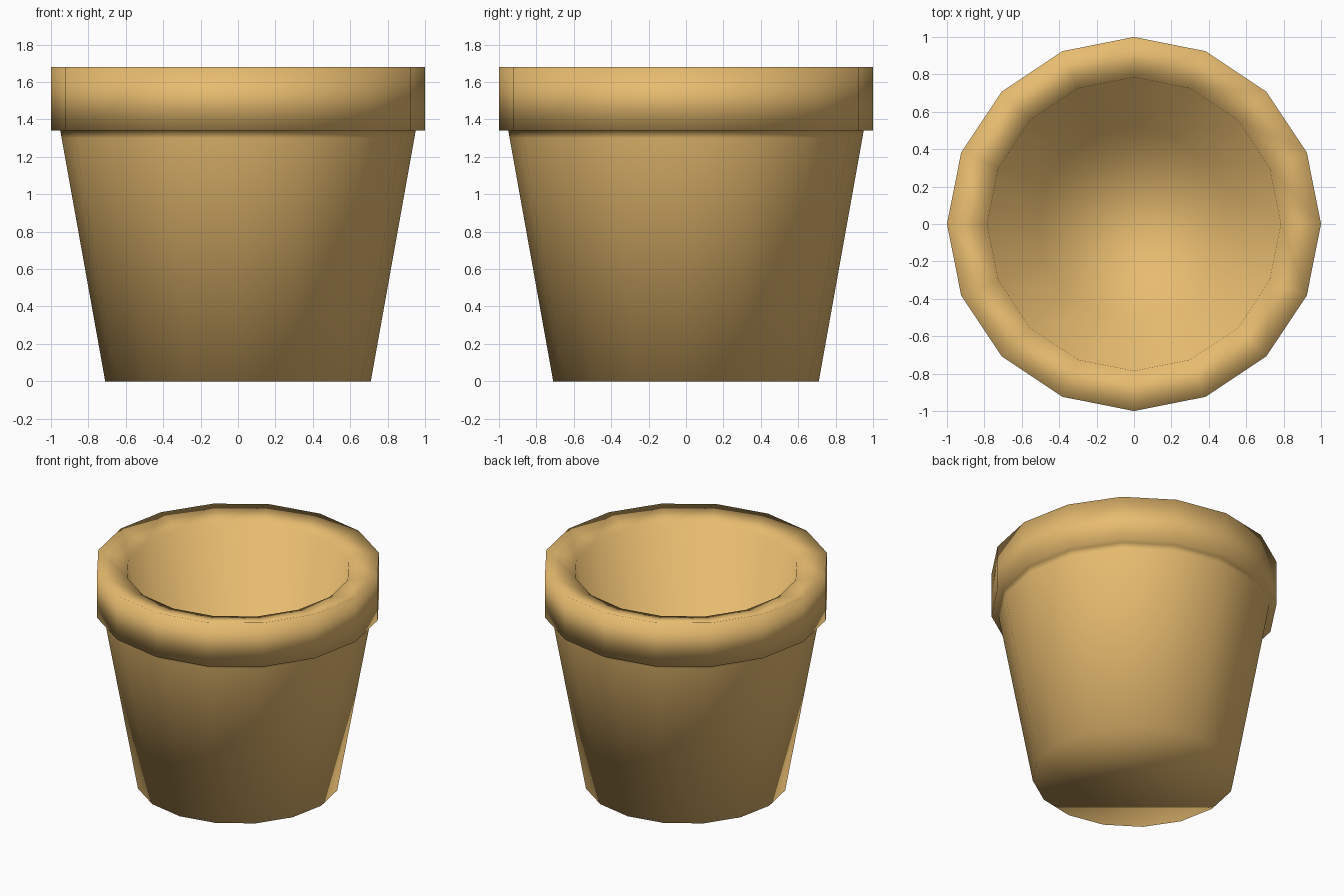
import bpy, bmesh, math

if "Cube" in bpy.data.objects:
    bpy.data.objects.remove(bpy.data.objects["Cube"])

SIDES = 16

# pot cross-section (radius, height): underside, wall, rim, lip, inner wall, floor
profile = [(0.71, 0.0), (0.943, 1.30), (0.95, 1.34), (1.0, 1.34),
           (1.0, 1.68), (0.785, 1.63), (0.515, 0.13)]

bm = bmesh.new()
rings = []
for r, z in profile:
    rings.append([bm.verts.new((r * math.cos(math.tau * i / SIDES),
                                r * math.sin(math.tau * i / SIDES), z))
                  for i in range(SIDES)])

# walls between neighbouring rings
for low, high in zip(rings, rings[1:]):
    for i in range(SIDES):
        j = (i + 1) % SIDES
        bm.faces.new((low[i], low[j], high[j], high[i]))

# underside and inner floor
bm.faces.new(rings[0][::-1])
bm.faces.new(rings[-1])

for f in bm.faces:
    f.smooth = True
mesh = bpy.data.meshes.new("flower_pot")
bm.to_mesh(mesh)
bm.free()
pot = bpy.data.objects.new("flower_pot", mesh)
bpy.context.collection.objects.link(pot)

# terracotta colour
mat = bpy.data.materials.new("terracotta")
mat.diffuse_color = (0.80, 0.50, 0.16, 1)
mat.use_nodes = True
mat.node_tree.nodes["Principled BSDF"].inputs["Base Color"].default_value = mat.diffuse_color
mesh.materials.append(mat)
